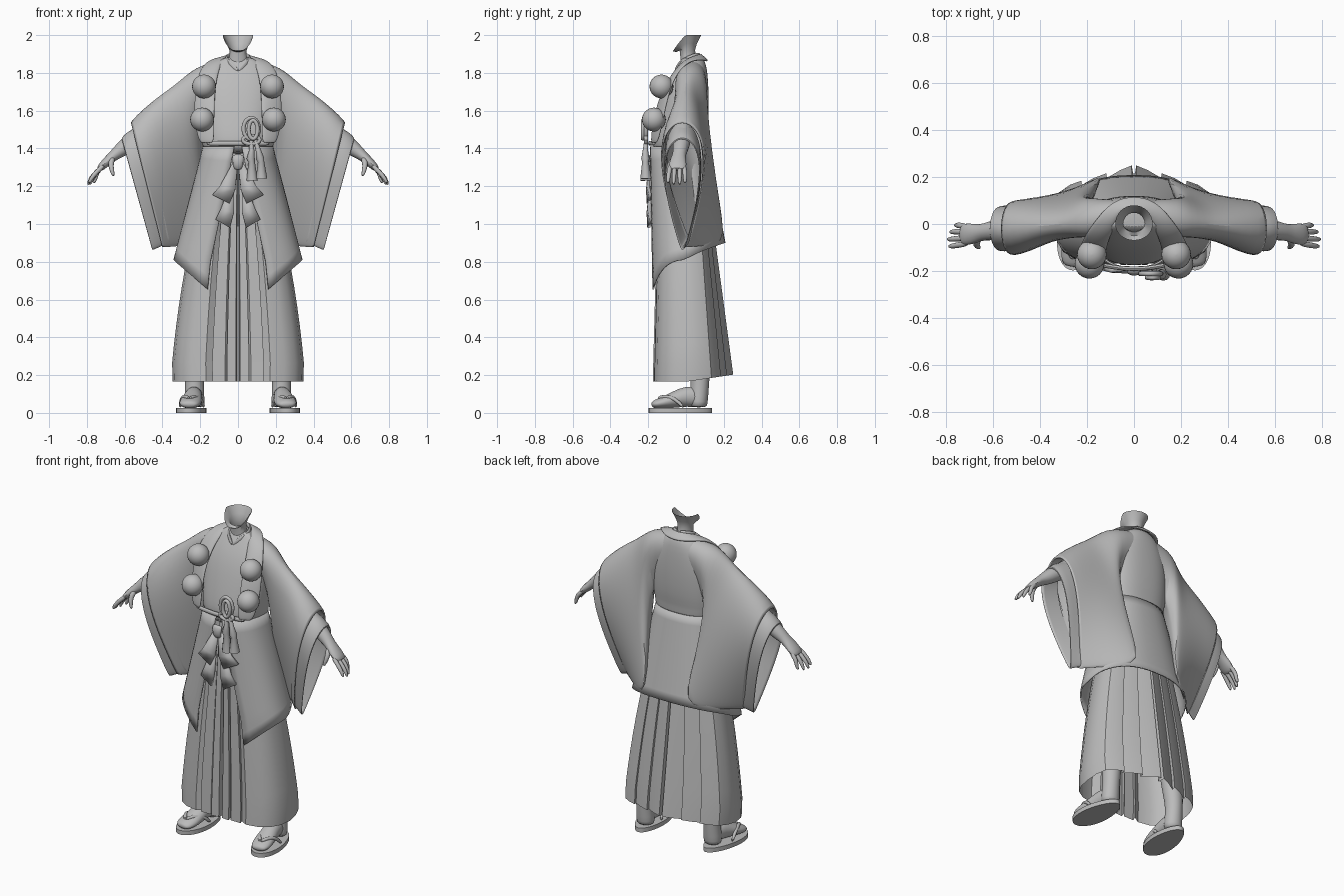
import bpy, math
from mathutils import Vector as V

grey = bpy.data.materials.new("plain_grey")
grey.diffuse_color = (0.5, 0.5, 0.5, 1)
PI = math.pi


def loft(name, rings, closed=True, caps=False, sub=0, thick=0, angle=40):
    """Skin a list of equal-length point rows."""
    n = len(rings[0])
    verts = [tuple(p) for r in rings for p in r]
    faces = []
    for i in range(len(rings) - 1):
        for j in range(n if closed else n - 1):
            k = (j + 1) % n
            faces.append((i * n + j, i * n + k, (i + 1) * n + k, (i + 1) * n + j))
    if caps:
        faces += [tuple(range(n))[::-1], tuple(range(len(verts) - n, len(verts)))]
    me = bpy.data.meshes.new(name)
    me.from_pydata(verts, [], faces)
    ob = bpy.data.objects.new(name, me)
    bpy.context.collection.objects.link(ob)
    me.materials.append(grey)
    bpy.ops.object.select_all(action='DESELECT')
    ob.select_set(True)
    bpy.context.view_layer.objects.active = ob
    bpy.ops.object.mode_set(mode='EDIT')
    bpy.ops.mesh.select_all(action='SELECT')
    bpy.ops.mesh.normals_make_consistent(inside=False)
    bpy.ops.object.mode_set(mode='OBJECT')
    bpy.ops.object.shade_smooth_by_angle(angle=math.radians(angle))
    if thick:
        m = ob.modifiers.new("thickness", 'SOLIDIFY')
        m.thickness, m.offset = thick, 0
    if sub:
        m = ob.modifiers.new("smooth", 'SUBSURF')
        m.levels = m.render_levels = sub
    return ob


def tube(name, pts, radii, side=(0, 1, 0), n=10, loop=False, sub=1):
    """Elliptical tube along a path; radii are (along side, across side)."""
    pts = [V(p) for p in pts]
    if not isinstance(radii, list):
        radii = [radii] * len(pts)
    rings = []
    for i, p in enumerate(pts):
        a = pts[i - 1] if i or loop else p
        b = pts[(i + 1) % len(pts)] if i < len(pts) - 1 or loop else p
        t = (b - a).normalized()
        s = V(side)
        s = (s - t * s.dot(t)).normalized()
        q = t.cross(s)
        rs, rq = radii[i] if isinstance(radii[i], tuple) else (radii[i],) * 2
        rings.append([p + s * rs * math.cos(2 * PI * k / n) + q * rq * math.sin(2 * PI * k / n) for k in range(n)])
    if loop:
        rings.append(rings[0])
    return loft(name, rings, caps=not loop, sub=sub, angle=60)


def oval(z, hw, yf, yb, e=2.4, n=32):
    """Horizontal rounded-box ring, starting at the front."""
    out = []
    for k in range(n):
        a = 2 * PI * k / n
        s, c = math.sin(a), math.cos(a)
        x = hw * math.copysign(abs(s) ** (2 / e), s)
        y = abs(c) ** (2 / e) * (yf if c > 0 else yb)
        out.append((x, y, z))
    return out


# Neck with open jaw rim
neck = [oval(1.82, .055, -.03, .07, 2), oval(1.89, .046, -.03, .052, 2), oval(1.92, .046, -.034, .048, 2)]
for f, h, drop in ((.72, 1.955, .045), (1, 2.0, .085)):
    neck.append([(x * f, y * f, h - drop * max(0, -y / .07) ** 1.2) for x, y, z in oval(0, .08, -.07, .08, 2)])
loft("neck", neck)

# Jacket body
loft("jacket_body", [oval(*r) for r in (
    (1.37, .185, -.165, .11), (1.42, .188, -.178, .104), (1.46, .195, -.175, .108), (1.52, .2, -.163, .118), (1.65, .205, -.13, .122),
    (1.75, .19, -.095, .118), (1.82, .15, -.055, .112), (1.865, .1, -.025, .1), (1.885, .065, -.015, .08))], sub=1, caps=True)

# Jacket skirt, open at the front
rows = []
for i in range(11):
    v = i / 10
    gap = math.asin(((.02 + .14 * v) / (.185 + .155 * v)) ** 1.2)
    row = []
    for j in range(41):
        a = gap + (2 * PI - 2 * gap) * j / 40
        s, c = math.sin(a), math.cos(a)
        hem = .65 + .16 * max(0, .34 * abs(s) ** .833 - .155) / .185 if c > 0 else .81 + .09 * (-c) ** .7
        z = 1.41 - v * (1.41 - hem)
        hw = .185 + .26 * (1.4 - max(z, .8))
        y = -.187 * c ** .833 if c > 0 else (-c) ** .95 * (.11 + (1.4 - z) * .19)
        row.append((hw * math.copysign(abs(s) ** .833, s), y, z))
    rows.append(row)
loft("jacket_skirt", rows, closed=False, thick=.008)

# Pleated trousers: half hem outline, mirrored, tapering to the waist
half = [(.006, -.13), (.012, -.172), (.06, -.176), (.052, -.148), (.07, -.168), (.14, -.17), (.13, -.142),
        (.175, -.168), (.25, -.155), (.31, -.12), (.345, -.06), (.357, .01), (.352, .08), (.33, .135), (.28, .168), (.23, .185),
        (.235, .163), (.18, .195), (.12, .217), (.122, .195), (.06, .23), (.01, .25), (.004, .215)]
outline = half + [(-x, y) for x, y in half[::-1]]
rows = []
for i in range(13):
    t = i / 12
    row = []
    for x, y in outline:
        z0 = .165 + max(0, y) * .15
        ky = 1 - .18 * t if y < 0 else 1 - .62 * t
        flare = .97 if i == 0 else 1
        row.append((x * flare * (1 - .25 * t - .35 * t * t), y * ky, z0 + t * (1.36 - z0)))
    rows.append(row)
loft("pleated_trousers", rows, angle=32)

# Stole around the neck: inner and outer edges of one side, mirrored
pairs = [((.125, -.185, 1.42), (.205, -.15, 1.42)), ((.125, -.172, 1.55), (.235, -.12, 1.55)),
         ((.122, -.135, 1.68), (.23, -.09, 1.7)), ((.11, -.075, 1.78), (.205, -.04, 1.815)),
         ((.085, -.015, 1.86), (.155, .03, 1.87)), ((.06, .06, 1.893), (.092, .1, 1.868)),
         ((0, .083, 1.897), (0, .122, 1.86))]
pairs += [tuple((-x, y, z) for x, y, z in p) for p in pairs[-2::-1]]
loft("stole", [[V(a).lerp(V(b), f) + V((0, -.008, .006)) * (4 * f * (1 - f)) for f in (0, .33, .67, 1)] for a, b in pairs],
     closed=False, thick=.014, sub=2, angle=80)

for s in (-1, 1):
    side = "left" if s > 0 else "right"

    def m(*p):
        return (s * p[0], p[1], p[2])

    # Wide sleeve: teardrop sections given by top x z, bottom x y z, depth, top y
    def section(tx, tz, bx, by, bz, w, yc, n=24):
        out = []
        for k in range(n):
            a = 2 * PI * k / n
            u = (1 - math.cos(a)) / 2
            out.append(m(tx + (bx - tx) * u, yc + (by - yc) * u ** 1.5 + w * math.sin(a) * (1 - .75 * u), tz + (bz - tz) * u))
        return out

    # The bag hangs back behind the hip with a rounded lower corner
    loft(side + "_sleeve", [section(*q) for q in (
        (.08, 1.865, .10, .05, 1.58, .1, .03), (.19, 1.845, .185, .06, 1.53, .118, .02), (.25, 1.81, .185, .11, 1.34, .115, .01),
        (.305, 1.765, .15, .175, 1.08, .115, 0), (.355, 1.725, .135, .205, .93, .12, -.005), (.42, 1.68, .21, .165, .885, .135, -.01),
        (.5, 1.615, .32, .07, .88, .163, -.02),
        (.57, 1.545, .402, -.01, .87, .17, -.02), (.572, 1.53, .404, -.01, .88, .155, -.02), (.5, 1.56, .36, .03, .91, .14, -.02))], sub=1)
    loft(side + "_inner_sleeve", [section(*q) for q in (
        (.5, 1.54, .36, .02, .9, .135, -.02), (.59, 1.49, .425, -.01, .87, .142, -.02), (.622, 1.455, .458, -.02, .855, .138, -.02),
        (.617, 1.445, .455, -.02, .87, .125, -.02), (.5, 1.5, .38, .01, .92, .12, -.02))], sub=1)

    # Arm, palm, fingers and thumb
    tube(side + "_arm", [m(.38, -.01, 1.58), m(.55, -.02, 1.445), m(.62, -.03, 1.392), m(.655, -.037, 1.365),
                         m(.69, -.042, 1.335), m(.725, -.045, 1.30), m(.74, -.045, 1.285)],
         [.055, .052, .042, (.036, .03), (.047, .026), (.05, .022), (.042, .012)])
    for k, (y, x, z) in enumerate(((-.09, .79, 1.215), (-.062, .795, 1.205), (-.032, .785, 1.205), (-.005, .765, 1.215))):
        y0 = -.045 + (y + .045) * .8
        tube(f"{side}_finger_{k}", [m(.705, y0, 1.315), m(.75, y, 1.275), m(x - .012, y * 1.05, 1.24), m(x, y * 1.06, z)],
             [.014, .0135, .012, .007], n=8)
    tube(side + "_thumb", [m(.66, -.055, 1.355), m(.675, -.08, 1.325), m(.67, -.095, 1.29), m(.658, -.102, 1.25)],
         [.018, .017, .014, .008], n=8)

    # Crossed collar edge
    tube(side + "_collar", [m(0, .075, 1.893), m(.05, .055, 1.892), m(.068, .01, 1.875), m(.045, -.035, 1.85),
                            m(-.006, -.058, 1.80)], (.016, .009), side=(0, 0, 1))

    # Pompoms
    for k, (x, y, z) in enumerate(((.18, -.13, 1.728), (.19, -.17, 1.553))):
        loft(f"{side}_pompom_{k}", [[m(x + .063 * math.sin(p) * math.cos(2 * PI * j / 24),
                                       y + .063 * math.sin(p) * math.sin(2 * PI * j / 24), z + .063 * math.cos(p))
                                     for j in range(24)] for p in [.01 + (PI - .02) * i / 14 for i in range(15)]], caps=True)

    # Leg and foot
    tube(side + "_leg", [m(.2, .05, .6), m(.22, .07, .3), m(.23, .075, .2), m(.23, .072, .13), m(.23, .066, .05), m(.23, .066, .028)],
         [.07, .062, .052, .05, (.05, .056), (.045, .05)], n=14)
    tube(side + "_foot", [m(.23, .115, .06), m(.23, .06, .085), m(.235, 0, .088), m(.243, -.06, .07), m(.252, -.12, .054),
                          m(.26, -.165, .046), m(.262, -.183, .042)],
         [(.03, .035), (.046, .058), (.048, .056), (.056, .045), (.062, .032), (.052, .024), (.03, .012)], side=(1, 0, 0), n=14)

    # Sandal sole and straps
    sole = [(.232 + (.079 + .011 * math.cos(a)) * math.sin(a) + .028 * (1 + math.cos(a)) / 2, -.03 - .168 * math.cos(a))
            for a in [2 * PI * k / 32 for k in range(32)]]
    loft(side + "_sandal_sole", [[m(x, y, z) for x, y in sole] for z in (0, .026)], caps=True)
    for d in (-1, 1):
        tube(f"{side}_sandal_strap_{d}", [m(.257, -.15, .075), m(.255 + d * .025, -.12, .09), m(.248 + d * .052, -.06, .08),
                                          m(.243 + d * .064, -.01, .025)], .011, side=(0, 0, 1), n=8)

    # Hanging sash ends, two folded layers
    for k, (top, mid, low, w) in enumerate((((.0, 1.33), (.06, 1.2), (.09, 1.13), .045), ((.02, 1.2), (.06, 1.08), (.08, 1.0), .038))):
        y = -.19 + .003 * k
        loft(f"{side}_sash_end_{k}", [
            [m(top[0], y, top[1]), m(top[0] + .025, y, top[1])],
            [m(mid[0] - w, y - .014, mid[1] - .02), m(mid[0] + w * .8, y - .01, mid[1])],
            [m(low[0] - w, y - .01, low[1] - .02), m(low[0] + w, y, low[1] + .025)]], closed=False, thick=.016)

# Front cord, sash knot and decorative cord knot
tube("front_cord", [(x, -.192 + .9 * x * x, 1.428) for x in (-.17, -.12, -.06, 0, .06, .12, .17)], (.014, .01), side=(0, 0, 1), n=8)
tube("sash_knot", [(0, -.192, 1.365), (0, -.205, 1.355), (0, -.207, 1.315), (0, -.195, 1.285)],
     [(.01, .032), (.016, .034), (.016, .028), (.01, .022)])
for k, (cx, cz, rx, rz, y) in enumerate(((.07, 1.505, .042, .058, -.212), (.08, 1.5, .024, .05, -.228), (.07, 1.445, .045, .022, -.212))):
    tube(f"cord_loop_{k}", [(cx + rx * math.cos(2 * PI * j / 16), y, cz + rz * math.sin(2 * PI * j / 16)) for j in range(16)],
         .012, loop=True, n=8)
for k, (x0, x1, z1) in enumerate(((.07, .075, 1.23), (.09, .125, 1.24))):
    tube(f"tassel_{k}", [(x0, -.21, 1.45), ((x0 + x1) / 2, -.215, 1.39), (x1 - .008, -.215, 1.345), (x1 - .003, -.215, 1.33), (x1, -.212, z1)],
         [.01, .014, .022, .017, .03], sub=0, n=12)
